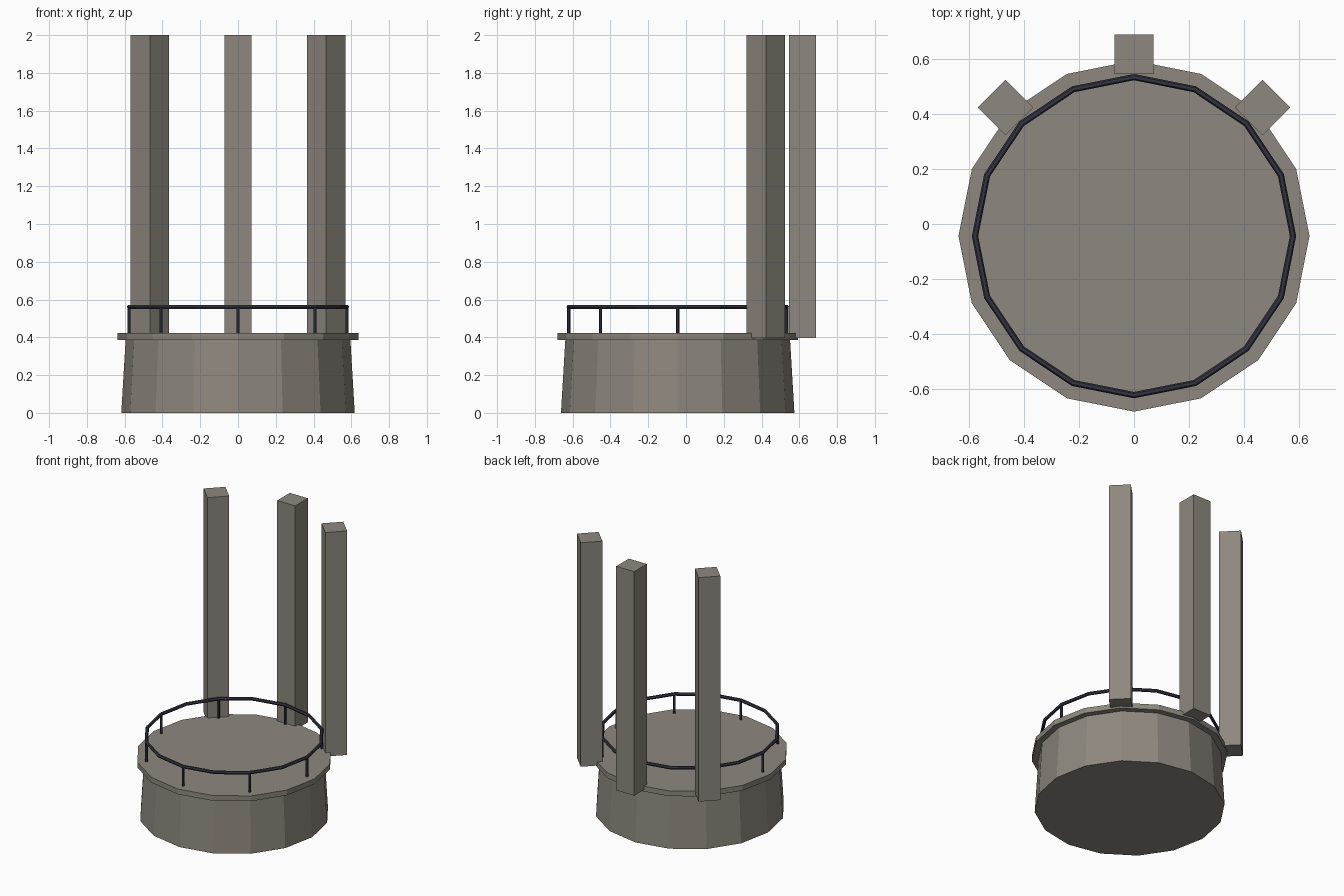
import bpy, bmesh, math
from mathutils import Matrix, Vector

if "Cube" in bpy.data.objects:
    bpy.data.objects.remove(bpy.data.objects["Cube"])

CY = -0.044          # platform centre on y
SIDES = 16
RAIL_R = 0.577
DECK_Z = 0.423
RAIL_Z = 0.561


def material(name, rgb):
    m = bpy.data.materials.new(name)
    m.diffuse_color = (*rgb, 1)
    m.use_nodes = True
    m.node_tree.nodes["Principled BSDF"].inputs["Base Color"].default_value = m.diffuse_color
    return m


stone = material("warm_grey_stone", (0.27, 0.245, 0.21))
metal = material("dark_blue_metal", (0.035, 0.035, 0.055))


def finish(name, bm, mat):
    bmesh.ops.recalc_face_normals(bm, faces=bm.faces)
    mesh = bpy.data.meshes.new(name)
    bm.to_mesh(mesh)
    bm.free()
    mesh.materials.append(mat)
    obj = bpy.data.objects.new(name, mesh)
    bpy.context.collection.objects.link(obj)
    return obj


def drum(name, r_bottom, r_top, z0, z1, mat, centre=(0, CY), sides=SIDES):
    bm = bmesh.new()
    bmesh.ops.create_cone(
        bm, cap_ends=True, segments=sides, radius1=r_bottom, radius2=r_top,
        depth=z1 - z0,
        matrix=Matrix.Translation((centre[0], centre[1], (z0 + z1) / 2)))
    return finish(name, bm, mat)


def around(radius, angle):
    return radius * math.cos(angle), CY + radius * math.sin(angle)


# Tapered base and overhanging deck slab
drum("base", 0.618, 0.595, 0, 0.386, stone)
drum("deck", 0.637, 0.637, 0.385, DECK_Z, stone)

# Railing hoop: a small hexagonal section swept round the deck
bm = bmesh.new()
TUBE = 6
rings = []
for i in range(SIDES):
    a = math.tau * i / SIDES
    ring = []
    for j in range(TUBE):
        t = math.tau * j / TUBE
        x, y = around(RAIL_R + 0.0115 * math.cos(t), a)
        ring.append(bm.verts.new((x, y, RAIL_Z + 0.0115 * math.sin(t))))
    rings.append(ring)
for i in range(SIDES):
    r0, r1 = rings[i], rings[(i + 1) % SIDES]
    for j in range(TUBE):
        k = (j + 1) % TUBE
        bm.faces.new((r0[j], r1[j], r1[k], r0[k]))
finish("rail_hoop", bm, metal)

# Eight railing posts
for i in range(8):
    drum(f"rail_post_{i + 1}", 0.0085, 0.0085, DECK_Z - 0.005, RAIL_Z, metal,
         around(RAIL_R, math.tau * i / 8), 6)

# Three tall square pillars round the back, each facing the centre
for side, degrees in (("right", 45), ("back", 90), ("left", 135)):
    a = math.radians(degrees)
    x, y = around(0.66, a)
    z0, z1, width = 0.397, 2.0, 0.143
    bm = bmesh.new()
    bmesh.ops.create_cube(
        bm, size=1,
        matrix=Matrix.Translation(Vector((x, y, (z0 + z1) / 2)))
        @ Matrix.Rotation(a, 4, 'Z')
        @ Matrix.Diagonal((width, width, z1 - z0, 1)))
    finish(f"pillar_{side}", bm, stone)
